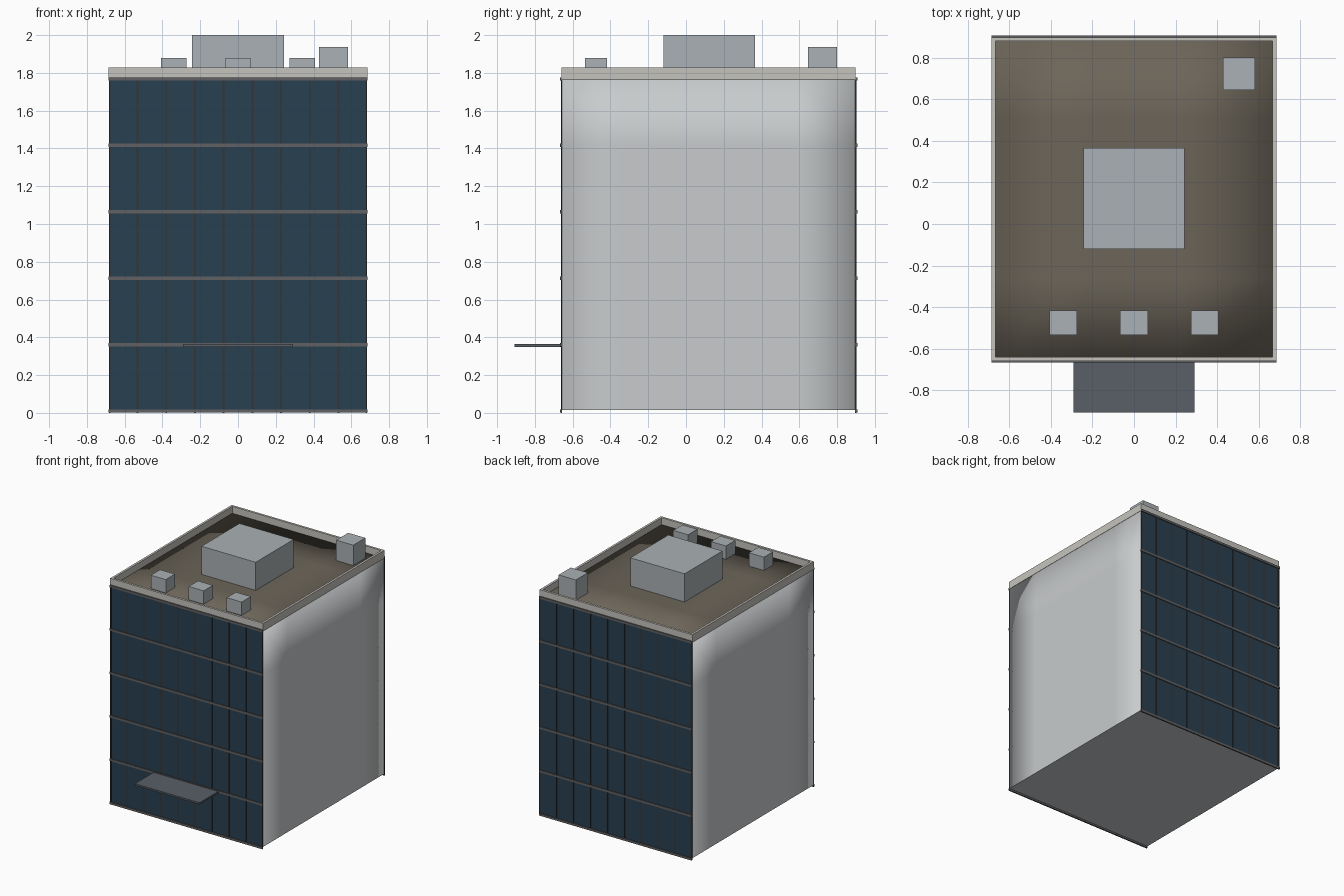
import bpy, bmesh

if "Cube" in bpy.data.objects:
    bpy.data.objects.remove(bpy.data.objects["Cube"])

X, Y0, Y1 = 0.683, -0.658, 0.898      # building footprint
FLOORS, BAYS = 5, 9
FLOOR_H, BAY_W = 0.3515, 2 * 0.684 / 9


def material(name, r, g, b):
    m = bpy.data.materials.new(name)
    m.diffuse_color = (r, g, b, 1)
    m.use_nodes = True
    m.node_tree.nodes["Principled BSDF"].inputs["Base Color"].default_value = m.diffuse_color
    return m


wall_mat = material("wall_grey", 0.58, 0.60, 0.61)
trim_mat = material("trim_stone", 0.56, 0.55, 0.51)
roof_mat = material("roof_brown", 0.15, 0.13, 0.10)
glass_mat = material("glass_blue", 0.022, 0.05, 0.08)
dark_mat = material("mullion_dark", 0.035, 0.035, 0.035)
band_mat = material("band_grey", 0.12, 0.12, 0.125)
canopy_mat = material("canopy_grey", 0.10, 0.115, 0.135)
unit_mat = material("unit_grey", 0.40, 0.44, 0.46)


def add_box(bm, lo, hi):
    verts = bmesh.ops.create_cube(bm, size=1)["verts"]
    for v in verts:
        for i in range(3):
            v.co[i] = lo[i] if v.co[i] < 0 else hi[i]


def boxes(name, mat, spans, cuts=None):
    """One object from a list of (low corner, high corner) boxes."""
    bm = bmesh.new()
    for lo, hi in spans:
        add_box(bm, lo, hi)
    if cuts:
        # soft shaded grid: slice evenly along each axis
        lo, hi = spans[0]
        for a in range(3):
            for k in range(1, cuts[a]):
                co, no = [0, 0, 0], [0, 0, 0]
                co[a] = lo[a] + (hi[a] - lo[a]) * k / cuts[a]
                no[a] = 1
                bmesh.ops.bisect_plane(bm, geom=bm.verts[:] + bm.edges[:] + bm.faces[:],
                                       plane_co=co, plane_no=no)
        for f in bm.faces:
            f.smooth = True
        for e in bm.edges:
            if all(abs(v.co.z - lo[2]) < 1e-5 for v in e.verts):
                e.smooth = len({round(f.normal.z) for f in e.link_faces}) == 1
    me = bpy.data.meshes.new(name)
    bm.to_mesh(me)
    bm.free()
    me.materials.append(mat)
    ob = bpy.data.objects.new(name, me)
    bpy.context.collection.objects.link(ob)
    return ob


# main block and roof deck
boxes("building_body", wall_mat, [((-X, Y0, 0.015), (X, Y1, 1.765))], (5, 5, 5))
boxes("roof_deck", roof_mat, [((-X + .01, Y0 + .01, 1.75), (X - .01, Y1 - .01, 1.772))], (3, 4, 1))

# parapet around the roof
T = 0.018
boxes("parapet", trim_mat, [
    ((-X - .002, Y0, 1.765), (X + .002, Y0 + T, 1.828)),
    ((-X - .002, Y1 - T, 1.765), (X + .002, Y1, 1.828)),
    ((-X - .002, Y0 + T, 1.765), (-X + T - .002, Y1 - T, 1.828)),
    ((X - T + .002, Y0 + T, 1.765), (X + .002, Y1 - T, 1.828))])

# glazed front and back: panes, mullions and floor bands
for side, wall, out in (("front", Y0, -1), ("back", Y1, 1)):
    def span(x0, x1, z0, z1, depth):
        ya, yb = sorted((wall - out * 0.002, wall + out * depth))
        return ((x0, ya, z0), (x1, yb, z1))

    panes = []
    for f in range(FLOORS):
        for b in range(BAYS):
            x, z = -0.684 + b * BAY_W, 0.01 + f * FLOOR_H
            panes.append(span(x + .004, x + BAY_W - .004, z + .008, z + FLOOR_H - .008, 0.002))
    boxes(side + "_glass", glass_mat, panes)

    bars = []
    for b in range(BAYS + 1):
        x = max(-0.679, min(0.679, -0.684 + b * BAY_W))
        bars.append(span(x - .005, x + .005, 0.0, 1.775, 0.005))
    boxes(side + "_mullions", dark_mat, bars)

    bands = [span(-0.685, 0.685, f * FLOOR_H + .001, f * FLOOR_H + .019, 0.009)
             for f in range(FLOORS + 1)]
    boxes(side + "_floor_bands", band_mat, bands)

# entrance canopy
boxes("entrance_canopy", canopy_mat, [((-0.29, -0.907, 0.35), (0.29, Y0, 0.364))])

# rooftop plant room, stair box and three small units
boxes("plant_room", unit_mat, [((-0.243, -0.12, 1.765), (0.243, 0.365, 2.0))])
boxes("stair_box", unit_mat, [((0.428, 0.645, 1.765), (0.582, 0.8, 1.937))])
for i, x in enumerate((-0.34, 0, 0.34)):
    boxes(f"air_unit_{i + 1}", unit_mat, [((x - .067, -0.535, 1.765), (x + .067, -0.417, 1.88))])
